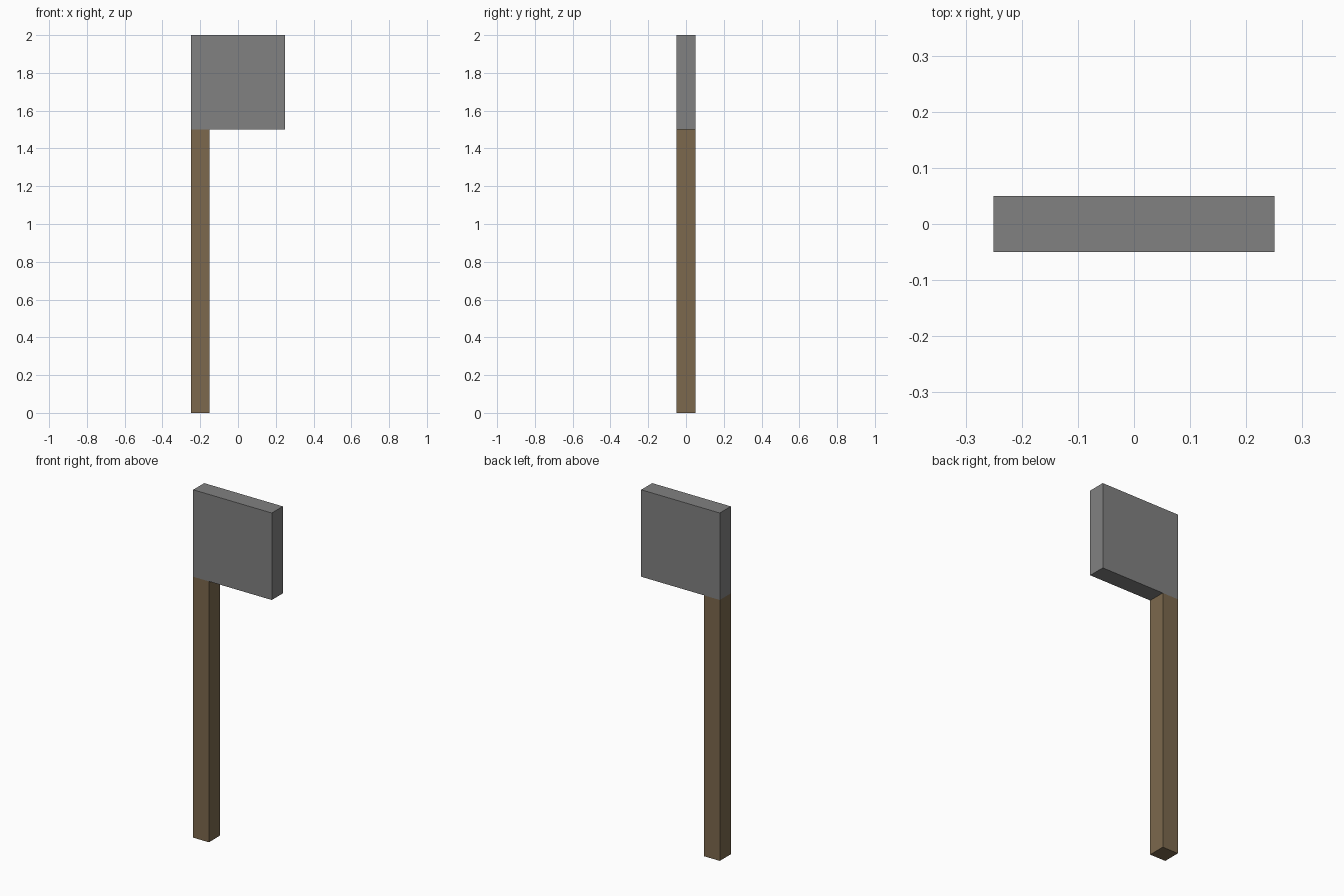
import bpy

# Remove the default cube
default = bpy.data.objects.get("Cube")
if default:
    bpy.data.objects.remove(default, do_unlink=True)


def make_material(name, rgb):
    mat = bpy.data.materials.new(name)
    mat.use_nodes = True
    colour = (*rgb, 1.0)
    mat.diffuse_color = colour
    mat.node_tree.nodes["Principled BSDF"].inputs["Base Color"].default_value = colour
    return mat


def add_box(name, size, centre, mat):
    bpy.ops.mesh.primitive_cube_add(size=1, location=centre)
    box = bpy.context.object
    box.name = name
    box.scale = size
    bpy.ops.object.transform_apply(location=False, rotation=False, scale=True)
    box.data.materials.append(mat)
    return box


wood = make_material("brown wood", (0.2, 0.14, 0.075))
metal = make_material("grey metal", (0.22, 0.22, 0.22))

# Square post along the right edge, with the flat head on top of it
add_box("handle", (0.1, 0.1, 1.5), (-0.2, 0, 0.75), wood)
add_box("head", (0.5, 0.1, 0.5), (0, 0, 1.75), metal)
